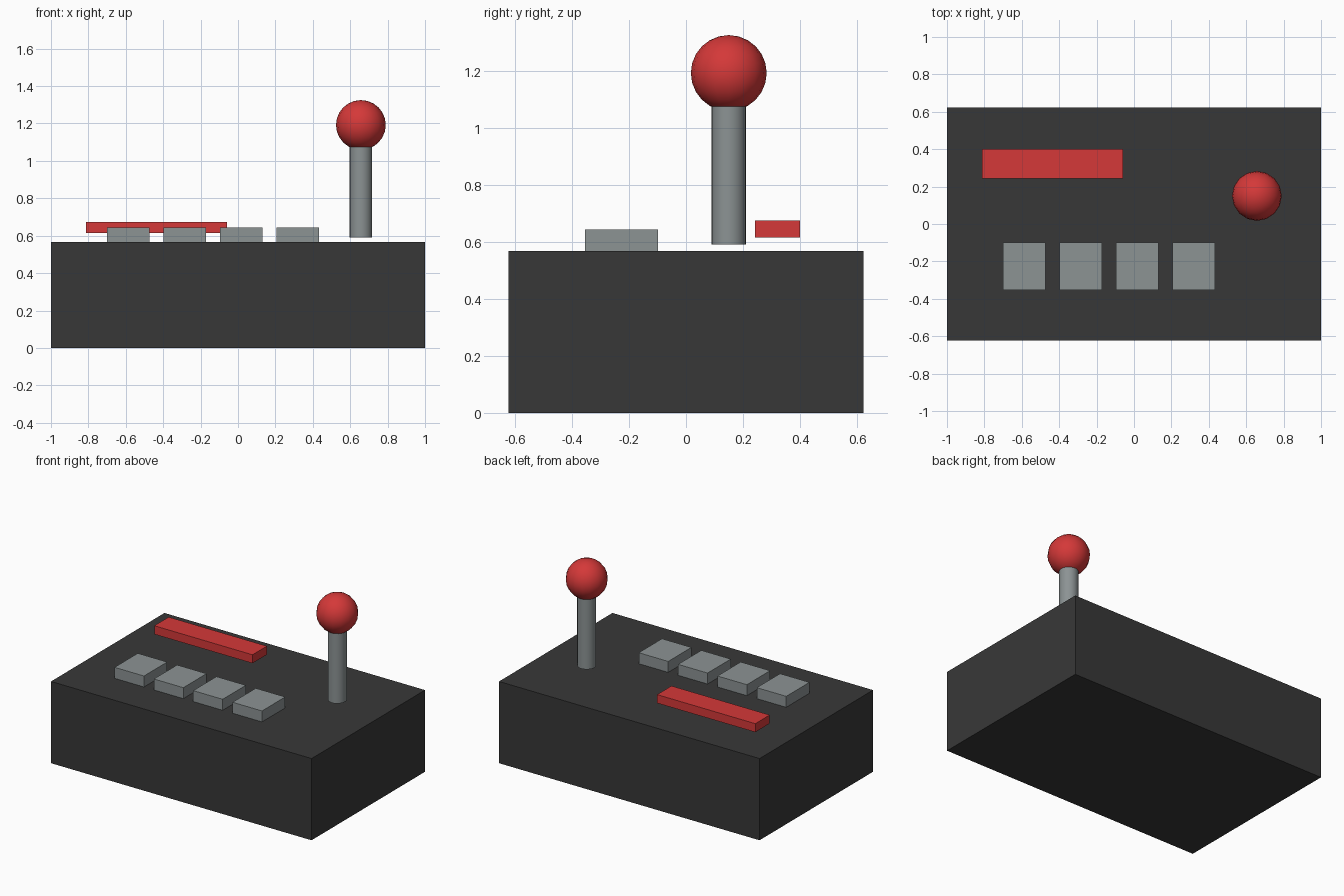
import bpy
import math

if "Cube" in bpy.data.objects:
    bpy.data.objects.remove(bpy.data.objects["Cube"])


def material(name, rgb):
    m = bpy.data.materials.new(name)
    m.diffuse_color = (*rgb, 1)
    m.use_nodes = True
    m.node_tree.nodes["Principled BSDF"].inputs["Base Color"].default_value = m.diffuse_color
    return m


DARK = material("charcoal", (0.039, 0.039, 0.039))
GREY = material("cool grey", (0.262, 0.292, 0.296))
RED = material("red", (0.66, 0.040, 0.040))


def finish(name, mat, smooth=False):
    o = bpy.context.object
    o.name = name
    o.data.materials.append(mat)
    if smooth:
        bpy.ops.object.shade_smooth_by_angle(angle=math.radians(40))
    return o


def box(name, mat, x, y, z):
    """Box from (min, max) pairs on each axis."""
    bpy.ops.mesh.primitive_cube_add(size=1, location=[(a + b) / 2 for a, b in (x, y, z)])
    bpy.context.object.scale = [b - a for a, b in (x, y, z)]
    bpy.ops.object.transform_apply(location=False, rotation=False, scale=True)
    return finish(name, mat)


# Main housing
box("housing", DARK, (-1, 1), (-0.622, 0.622), (0, 0.567))

# Row of four keys
for i in range(4):
    x = -0.70 + i * 0.302
    box(f"key_{i + 1}", GREY, (x, x + 0.226), (-0.354, -0.099), (0.566, 0.643))

# Bar floating just above the housing
box("indicator_bar", RED, (-0.812, -0.058), (0.242, 0.40), (0.615, 0.674))

# Lever with ball knob
LEVER = (0.657, 0.15)
bpy.ops.mesh.primitive_cylinder_add(vertices=24, radius=0.06, depth=0.51,
                                    location=(*LEVER, 0.845))
finish("lever_shaft", GREY, True)
bpy.ops.mesh.primitive_uv_sphere_add(segments=16, ring_count=12, radius=0.133,
                                     location=(*LEVER, 1.192))
finish("lever_knob", RED, True)
